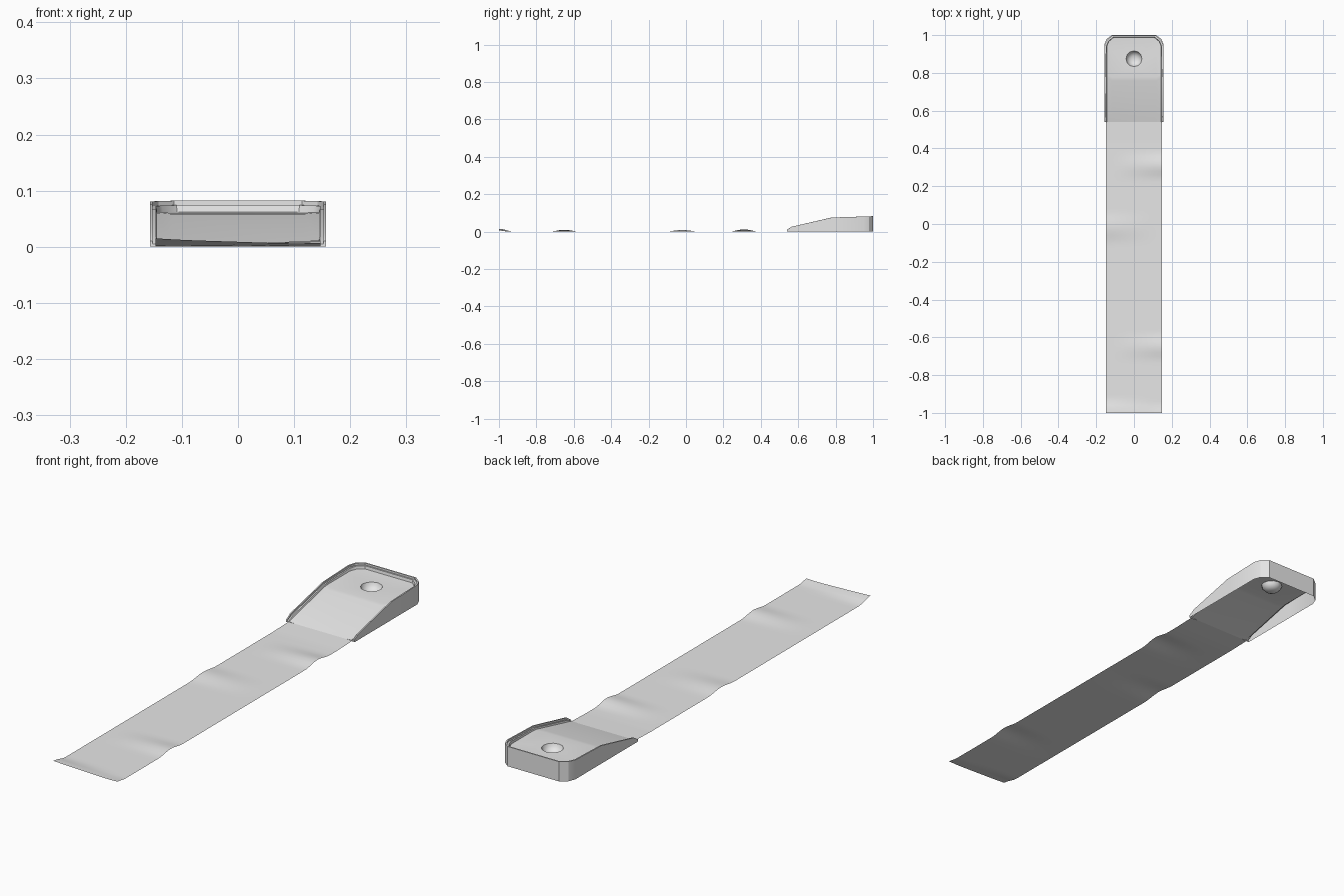
import bpy, bmesh, math

if "Cube" in bpy.data.objects:
    bpy.data.objects.remove(bpy.data.objects["Cube"])

W, FRONT, BACK, DECK = 0.157, 0.54, 1.0, 0.06
HOLE_Y, HOLE_R, SIDES = 0.875, 0.042, 12

grey = bpy.data.materials.new("light grey")
grey.use_nodes = True
grey.diffuse_color = (0.8, 0.8, 0.8, 1)
grey.node_tree.nodes["Principled BSDF"].inputs["Base Color"].default_value = grey.diffuse_color


def finish(name, bm, angle=30):
    me = bpy.data.meshes.new(name)
    bm.to_mesh(me)
    bm.free()
    ob = bpy.data.objects.new(name, me)
    bpy.context.collection.objects.link(ob)
    me.materials.append(grey)
    bpy.ops.object.select_all(action="DESELECT")
    bpy.context.view_layer.objects.active = ob
    ob.select_set(True)
    bpy.ops.object.shade_smooth_by_angle(angle=math.radians(angle))
    return ob


def sample(points, y):
    for (a, za), (b, zb) in zip(points, points[1:]):
        if y <= b:
            return za + (zb - za) * max(0, y - a) / (b - a)
    return points[-1][1]


def rim_z(y):
    return sample([(FRONT, 0.010), (0.565, 0.026), (0.78, 0.075), (BACK, 0.082)], y)


def deck_z(y):
    return sample([(FRONT, 0.003), (0.565, 0.009), (0.78, 0.058), (0.80, DECK)], y)


# Plan of one side of the kerb, mirrored into a horseshoe
half = [(W, FRONT), (W, 0.565), (W, 0.78), (W, 0.80), (W, 0.95), (0.146, 0.978), (0.118, BACK)]
plan = half + [(-x, y) for x, y in reversed(half)]


def ring(bm, inset, height):
    verts = []
    for x, y in plan:
        px = x * (1 - inset / W)
        py = FRONT + (y - FRONT) * (1 - inset / (BACK - FRONT))
        verts.append(bm.verts.new((px, py, height(y))))
    return verts


# Raised end: open shell with a stepped rim and a soft edge around the deck
bm = bmesh.new()
ledge = lambda y: max(rim_z(y) - 0.008, deck_z(y) + 0.002)
rings = [ring(bm, d, h) for d, h in (
    (0, lambda y: 0), (0, rim_z), (0.005, rim_z), (0.005, ledge),
    (0.011, ledge), (0.013, lambda y: deck_z(y) + 0.002), (0.040, deck_z))]
for a, b in zip(rings, rings[1:]):
    for i in range(len(plan) - 1):
        bm.faces.new((a[i], a[i + 1], b[i + 1], b[i]))
for end in (0, -1):
    cap = [r[end] for r in rings]
    bm.faces.new(cap if end else cap[::-1])

# Ramp surface between the kerbs
inner = rings[-1]
for i in range(3):
    bm.faces.new((inner[i], inner[i + 1], inner[-2 - i], inner[-1 - i]))

# Flat deck with a round opening
circles = []
for r, z in ((HOLE_R, DECK), (0.038, 0.048), (0.028, 0.038), (0.015, 0.032)):
    circles.append([bm.verts.new((r * math.cos(t), HOLE_Y + r * math.sin(t), z))
                    for t in [math.tau * k / SIDES for k in range(SIDES)]])
edges = []
for loop in (inner[3:-3], circles[0]):
    for a, b in zip(loop, loop[1:] + loop[:1]):
        edges.append(bm.edges.get((a, b)) or bm.edges.new((a, b)))
bmesh.ops.triangle_fill(bm, edges=edges, use_beauty=True, normal=(0, 0, 1))

# Shallow cup
for a, b in zip(circles, circles[1:]):
    for k in range(SIDES):
        n = (k + 1) % SIDES
        bm.faces.new((a[k], a[n], b[n], b[k]))
bm.faces.new(circles[-1])
bmesh.ops.recalc_face_normals(bm, faces=bm.faces)
if max(bm.faces, key=lambda f: f.calc_center_median().y).normal.y < 0:
    bmesh.ops.reverse_faces(bm, faces=bm.faces)
finish("raised_cup_end", bm)

# Long mat with gentle ripples along its edges: side, centre, half length, height
ripples = [(-1, -1.0, 0.08, 0.015), (1, -1.0, 0.05, 0.007), (1, -0.65, 0.08, 0.010),
           (-1, -0.02, 0.09, 0.009), (1, 0.31, 0.08, 0.012)]
MAT_W, NX, NY = 0.147, 8, 77


def mat_z(x, y):
    z = 0.003 * max(0, (y - 0.44) / 0.1)
    for side, centre, length, height in ripples:
        along = max(0, 1 - abs(y - centre) / length)
        across = max(0, 0.4 + 0.6 * side * x / MAT_W)
        z += height * across * along * along * (3 - 2 * along)
    return z


bm = bmesh.new()
grid = []
for j in range(NY + 1):
    y = -1 + (FRONT + 1) * j / NY
    xs = [MAT_W * (2 * i / NX - 1) for i in range(NX + 1)]
    grid.append([bm.verts.new((x, y, mat_z(x, y))) for x in xs])
for a, b in zip(grid, grid[1:]):
    for i in range(NX):
        bm.faces.new((a[i], a[i + 1], b[i + 1], b[i]))
finish("mat", bm, 60)
